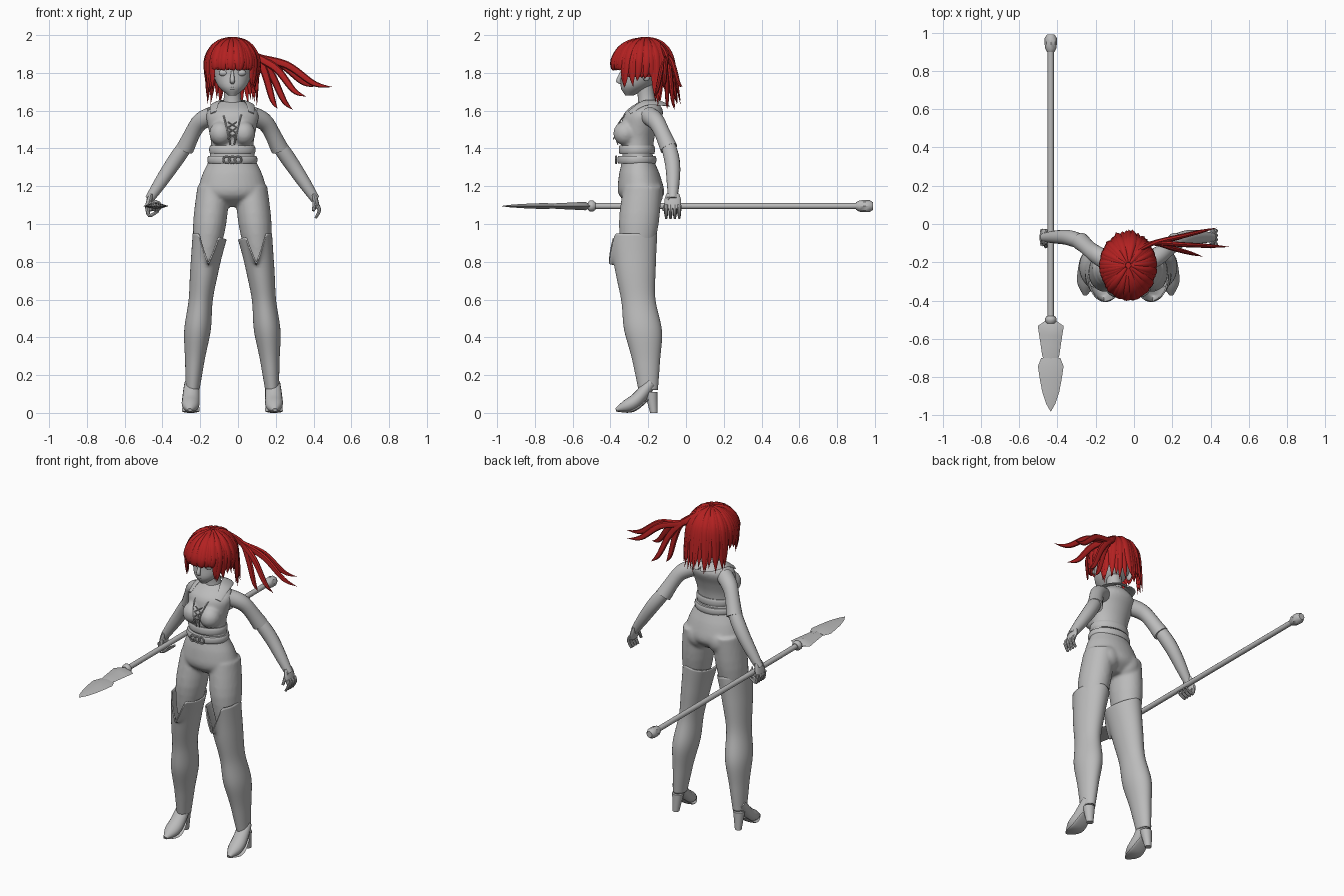
import bpy, bmesh, math, random
from mathutils import Vector, Matrix

random.seed(4)
BODY = Vector((-.03, -.2, 0))       # origin of the figure
SPEAR = Vector((-.435, 0, 1.095))   # axis of the weapon
SKULL = Vector((0, -.015, 1.835))   # centre of the hair, relative to the body
MIRRORED = (("left", 1), ("right", -1))

if "Cube" in bpy.data.objects:
    bpy.data.objects.remove(bpy.data.objects["Cube"])


def make_material(name, red, green, blue):
    material = bpy.data.materials.new(name)
    material.use_nodes = True
    colour = (red, green, blue, 1)
    material.diffuse_color = colour
    material.node_tree.nodes["Principled BSDF"].inputs["Base Color"].default_value = colour
    return material


GREY = make_material("plain grey", .5, .5, .5)
RED = make_material("hair red", .45, .015, .015)
finished = []


def spline(knots, position):
    """Catmull-Rom value of evenly spaced vectors, position running from 0 to 1."""
    last = len(knots) - 1
    index = min(int(position * last), last - 1)
    t = position * last - index
    before, start, end, after = [knots[max(0, min(last, index + k))] for k in (-1, 0, 1, 2)]
    lean_in, lean_out = (end - before) / 2, (after - start) / 2
    ease = t * t * (3 - 2 * t)
    return start + (end - start) * ease + lean_in * t * (1 - t) ** 2 - lean_out * t * t * (1 - t)


def sweep(bm, path, radii, flat=1, sides=16, steps=4, level=False, ref="Y", centre=None, caps=True):
    """Elliptical sweep: radii give the width, flat the depth-to-width ratio.
    Level keeps sections horizontal; centre turns the thin axis outward."""
    path = [Vector(point) for point in path]
    count = steps * (max(len(path), len(radii)) - 1)
    rings = []
    for i in range(count + 1):
        t = i / count
        point = spline(path, t)
        across, depth = Vector((1, 0, 0)), Vector((0, 1, 0))
        if not level:
            along = (spline(path, min(1, t + .01)) - spline(path, max(0, t - .01))).normalized()
            outward = point - centre if centre else Vector((0, ref == "Y", ref == "Z"))
            across = along.cross(outward).normalized()
            depth = across.cross(along)
        radius = max(spline(radii, t), .001)
        ring = []
        for k in range(sides):
            angle = math.tau * k / sides
            offset = across * math.cos(angle) + depth * math.sin(angle) * flat
            ring.append(bm.verts.new(point + offset * radius))
        rings.append(ring)
    for lower, upper in zip(rings, rings[1:]):
        for k in range(sides):
            bm.faces.new((lower[k - 1], lower[k], upper[k], upper[k - 1]))
    if caps:
        bm.faces.new(rings[0])
        bm.faces.new(rings[-1])


def ball(bm, place, *size):
    matrix = Matrix.Translation(place) @ Matrix.Diagonal((*size, 1))
    bmesh.ops.create_uvsphere(bm, u_segments=24, v_segments=16, radius=1, matrix=matrix)


def finish(name, bm, material=GREY, side=1, origin=BODY, blend=False):
    for vert in bm.verts:
        vert.co.x *= side
        vert.co += origin
    bmesh.ops.recalc_face_normals(bm, faces=bm.faces)
    mesh = bpy.data.meshes.new(name)
    bm.to_mesh(mesh)
    bm.free()
    mesh.materials.append(material)
    part = bpy.data.objects.new(name, mesh)
    bpy.context.collection.objects.link(part)
    if blend:
        remesh = part.modifiers.new("blend", "REMESH")
        remesh.mode, remesh.voxel_size, remesh.use_smooth_shade = "VOXEL", .009, True
        part.modifiers.new("soften", "SMOOTH").iterations = 6
    else:
        finished.append(part)
    return part


def swept(name, path, radii, side=1, origin=BODY, **options):
    bm = bmesh.new()
    sweep(bm, path, radii, **options)
    return finish(name, bm, side=side, origin=origin)


# Hips, thighs and abdomen blended into one skin
bm = bmesh.new()
sweep(bm, [(0, -.03, 1.09), (0, -.06, 1.4)], [.07, .175, .165, .125, .115], flat=.68, sides=32, level=True)
for name, side in MIRRORED:
    sweep(bm, [(side * .1, -.03, 1.2), (side * .12, -.05, 1), (side * .14, -.06, .8)],
          [.085, .088, .06], flat=1.2, sides=24, level=True)
    ball(bm, (side * .075, 0, 1.16), .08, .08, .085)
finish("lower_body", bm, blend=True)

# Vest with bust
bm = bmesh.new()
sweep(bm, [(0, -.06, 1.39), (0, -.045, 1.52), (0, 0, 1.65)], [.114, .115, .13, .135, .06],
      flat=.75, sides=32, level=True)
for name, side in MIRRORED:
    ball(bm, (side * .06, -.12, 1.48), .062, .065, .065)
finish("vest", bm, blend=True)

# Waist band, belt and buckle
for name, bottom, top, width in (("waist_band", 1.37, 1.415, .122), ("belt", 1.32, 1.36, .132)):
    swept(name, [(0, -.06, bottom), (0, -.06, top)], [width - .005, width, width, width - .005],
          flat=.78, sides=40, level=True)
bm = bmesh.new()
for x in (-.03, 0, .03):
    turns = [math.tau * k / 12 for k in range(13)]
    sweep(bm, [(x + .018 * math.cos(a), -.17, 1.34 + .018 * math.sin(a)) for a in turns],
          [.005, .005], sides=8, steps=2)
finish("buckle", bm)

# Vest lacing and neckline
bm = bmesh.new()
for name, side in MIRRORED:
    for row in range(3):
        height = 1.54 - .03 * row
        depth = -.15 - .01 * row
        sweep(bm, [(side * .024, depth, height), (-side * .024, depth - .015, height - .03)], [.003, .003], sides=6)
    sweep(bm, [(side * .06, -.06, 1.62), (side * .045, -.13, 1.57), (side * .025, -.175, 1.49),
               (side * .01, -.16, 1.42)], [.004, .004], sides=6)
finish("vest_lacing", bm)

# Neck, head, nose and lips
swept("neck", [(0, 0, 1.6), (0, -.02, 1.74)], [.06, .045, .047], level=True)
swept("head", [(0, -.1, 1.68), (0, -.03, 1.8), (0, -.02, 1.97)], [.02, .075, .104, .115, .06],
      flat=1.07, sides=32, level=True)
swept("nose", [(0, -.14, 1.81), (0, -.157, 1.757), (0, -.14, 1.74)], [.006, .013, .006], level=True)
bm = bmesh.new()
ball(bm, (0, -.138, 1.722), .02, .007, .005)
ball(bm, (0, -.136, 1.713), .016, .007, .005)
finish("lips", bm)

for name, side in MIRRORED:
    # Eye, lids and ear
    bm = bmesh.new()
    ball(bm, (.046, -.122, 1.8), .026, .017, .018)
    for height in (1.82, 1.845):
        sweep(bm, [(.02, -.14, height), (.05, -.135, height), (.075, -.115, height)], [.004, .001], sides=6)
    finish(name + "_eye", bm, side=side)
    bm = bmesh.new()
    ball(bm, (.11, -.01, 1.79), .012, .022, .034)
    finish(name + "_ear", bm, side=side)

    # Collar flap, sleeve and forearm
    swept(name + "_collar", [(.1, -.1, 1.59), (.09, -.02, 1.64), (.05, .07, 1.64), (0, .09, 1.635)],
          [.018, .035, .03], side, flat=.18, centre=Vector((0, 0, 1.45)))
    swept(name + "_sleeve", [(.1, 0, 1.575), (.18, .05, 1.53), (.25, .11, 1.4)], [.05, .048, .042, .047], side)
    swept(name + "_forearm", [(.23, .1, 1.44), (.32, .13, 1.31), (.44, .13, 1.13)], [.036, .041, .036, .024], side)

    # Hand: relaxed on the left, gripping on the right
    bm = bmesh.new()
    sweep(bm, [(.43, .13, 1.16), (.45, .13, 1.08)], [.012, .016, .014], flat=2.8)
    for finger in range(4):
        y = .095 + finger * .023
        bend = [(.46, y, 1.07), (.44, y, 1.03)] if side > 0 else [(.44, y, 1.045), (.39, y, 1.07)]
        sweep(bm, [(.45, y, 1.1)] + bend, [.012, .007], sides=8)
    sweep(bm, [(.44, .11, 1.14), (.43, .08, 1.07)], [.014, .008], sides=8)
    finish(name + "_hand", bm, side=side)

    # Tall boot with a notched, flared top
    bm = bmesh.new()
    sweep(bm, [(.12, -.08, .95), (.16, -.06, .66), (.19, -.02, .38), (.21, 0, .12)],
          [.09, .078, .064, .07, .05, .036], flat=1.42, sides=56, steps=8, level=True, caps=False)
    for vert in bm.verts:
        if vert.co.z > .78:
            from_front = abs(math.atan2(vert.co.x - .127, -vert.co.y - .08))
            notch = max(0, 1 - from_front * 2)
            inner_dip = max(0, min(.2, .25 - vert.co.x * 2))
            vert.co.z -= (vert.co.z - .78) * min(.95, notch + inner_dip)
    boot = finish(name + "_boot", bm, side=side)
    boot.modifiers.new("thickness", "SOLIDIFY").thickness = .008

    # Shoe with heel and sole
    bm = bmesh.new()
    sweep(bm, [(.215, .015, .16), (.22, -.07, .06), (.225, -.17, .015)], [.038, .045, .045, .012], flat=.8)
    sweep(bm, [(.215, .015, .11), (.22, .03, 0)], [.035, .02], level=True)
    sweep(bm, [(.22, 0, .07), (.22, -.08, .012), (.225, -.17, .01)], [.032, .045, .044, .012], flat=.15, ref="Z")
    finish(name + "_shoe", bm, side=side)


# Spear: round shaft, pommel, collar and two-stage diamond blade
def rod(name, back, front, radii, flat=1, sides=12):
    swept(name, [(0, back, 0), (0, front, 0)], radii, origin=SPEAR, flat=flat, sides=sides, steps=1, ref="Z")


rod("spear_shaft", .92, -.52, [.016, .016])
rod("spear_pommel", .99, .9, [.02, .032, .032, .03, .02], sides=8)
rod("spear_collar", -.48, -.52, [.02, .03, .03, .02])
rod("spear_socket", -.5, -.72, [.02, .068, .06, .052, .045, .03], flat=.33, sides=4)
rod("spear_blade", -.7, -.98, [.05, .067, .058, .045, .025, 0], flat=.24, sides=4)


# Hair: cap plus overlapping locks falling from the crown
def hem(angle):
    turn = abs(angle)
    return 1.835 if turn < .75 else 1.71 if turn < 1.2 else 1.75 if turn < 1.8 else 1.645


def scalp(angle, tilt, scale):
    depth = .178 if math.cos(angle) > 0 else .148
    reach = math.sin(tilt)
    return SKULL + scale * Vector((.142 * math.sin(angle) * reach, -depth * math.cos(angle) * reach,
                                   .151 * math.cos(tilt)))


bm = bmesh.new()
ball(bm, SKULL - Vector((0, .012, 0)), .137, .157, .148)
bare = []
for face in bm.faces:
    middle = face.calc_center_median() - SKULL
    if middle.z + SKULL.z < max(1.77, hem(math.atan2(middle.x, -middle.y)) + .02):
        bare.append(face)
bmesh.ops.delete(bm, geom=bare, context="FACES")
finish("hair_cap", bm, RED)

bm = bmesh.new()
LOCKS = 48
for i in range(LOCKS):
    angle = (i + .5) / LOCKS * math.tau - math.pi
    scale = random.uniform(.975, 1.02)
    drop = SKULL.z - hem(angle) + random.uniform(-.025, .02)
    back = max(0, -math.cos(angle))
    twist = random.uniform(-.1, .1)
    lock = [scalp(angle, tilt, scale) for tilt in (.1, .5, .9, 1.35)]
    for fall in (.5, 1):
        flare = 1 + fall * (.25 * back * back - .04 * (1 - back))
        lock.append(scalp(angle + twist * fall, math.pi / 2, scale * flare) - Vector((0, 0, max(.01, drop * fall))))
    sweep(bm, lock, [.006, .014, .02, .021, .016, 0], flat=.5, sides=8, centre=SKULL)
finish("hair_locks", bm, RED)

# Wind-blown side tail
bm = bmesh.new()
root, knot = Vector((.05, .06, 1.95)), Vector((.13, .1, 1.885))
for tip in ((.53, .08, 1.725), (.46, .18, 1.73), (.39, .03, 1.675), (.32, .14, 1.605), (.24, .1, 1.61)):
    strand = [root, knot]
    for along, lift in ((.4, .02), (.75, -.02), (1, 0)):
        strand.append(knot.lerp(Vector(tip), along) + Vector((0, 0, lift)))
    sweep(bm, strand, [.015, .02, .02, .015, 0], flat=.65, sides=8, steps=6)
finish("hair_tail", bm, RED)

# Smooth shading with sharp edges kept
bpy.ops.object.select_all(action="DESELECT")
for part in finished:
    part.select_set(True)
bpy.context.view_layer.objects.active = finished[0]
bpy.ops.object.shade_smooth_by_angle(angle=math.radians(40))
